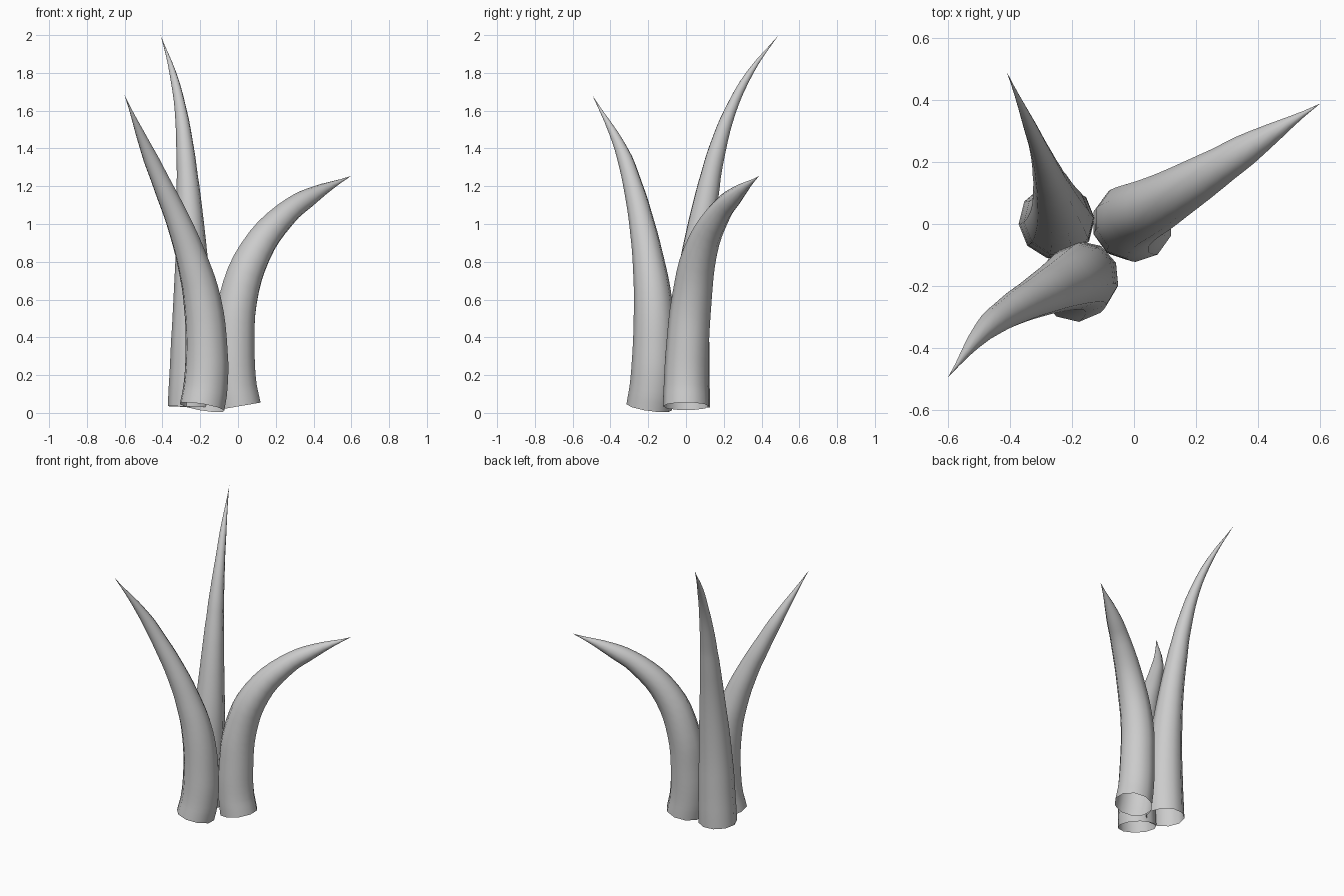
import bpy

# Each leaf: (x, y, z, radius) stations from open base to pointed tip
LEAVES = {
    "right_leaf": [
        (0.005, 0.0, 0.035, 0.122), (-0.013, 0.0, 0.14, 0.118),
        (-0.02, 0.008, 0.35, 0.113), (0.0, 0.03, 0.60, 0.106),
        (0.09, 0.075, 0.85, 0.09), (0.25, 0.17, 1.05, 0.066),
        (0.40, 0.265, 1.155, 0.043), (0.60, 0.388, 1.255, 0.0)],
    "front_leaf": [
        (-0.19, -0.195, 0.03, 0.122), (-0.173, -0.18, 0.13, 0.12),
        (-0.166, -0.17, 0.32, 0.114), (-0.19, -0.175, 0.60, 0.102),
        (-0.24, -0.198, 0.80, 0.085), (-0.31, -0.233, 1.0, 0.068),
        (-0.397, -0.28, 1.2, 0.052), (-0.485, -0.345, 1.4, 0.034),
        (-0.60, -0.495, 1.68, 0.0)],
    "back_leaf": [
        (-0.25, 0.008, 0.032, 0.122), (-0.245, 0.01, 0.20, 0.118),
        (-0.242, 0.018, 0.45, 0.108), (-0.245, 0.052, 0.80, 0.087),
        (-0.265, 0.12, 1.2, 0.061), (-0.28, 0.167, 1.4, 0.047),
        (-0.303, 0.235, 1.6, 0.032), (-0.345, 0.338, 1.8, 0.018),
        (-0.41, 0.49, 2.0, 0.0)],
}


def make_leaf(name, stations):
    """Tapered ten-sided tube swept along a smooth curve, open at the base."""
    curve = bpy.data.curves.new(name, 'CURVE')
    curve.dimensions = '3D'
    curve.resolution_u = 4
    curve.bevel_depth = 1.0
    curve.bevel_resolution = 3
    spline = curve.splines.new('BEZIER')
    spline.radius_interpolation = 'CARDINAL'
    spline.bezier_points.add(len(stations) - 1)
    for p, (x, y, z, r) in zip(spline.bezier_points, stations):
        p.co = (x, y, z)
        p.radius = r
        p.handle_left_type = p.handle_right_type = 'AUTO'
    obj = bpy.data.objects.new(name, curve)
    bpy.context.collection.objects.link(obj)

    # Turn the sweep into a smooth mesh
    bpy.ops.object.select_all(action='DESELECT')
    obj.select_set(True)
    bpy.context.view_layer.objects.active = obj
    bpy.ops.object.convert(target='MESH')
    bpy.ops.object.shade_smooth()


for leaf_name, leaf_stations in LEAVES.items():
    make_leaf(leaf_name, leaf_stations)
